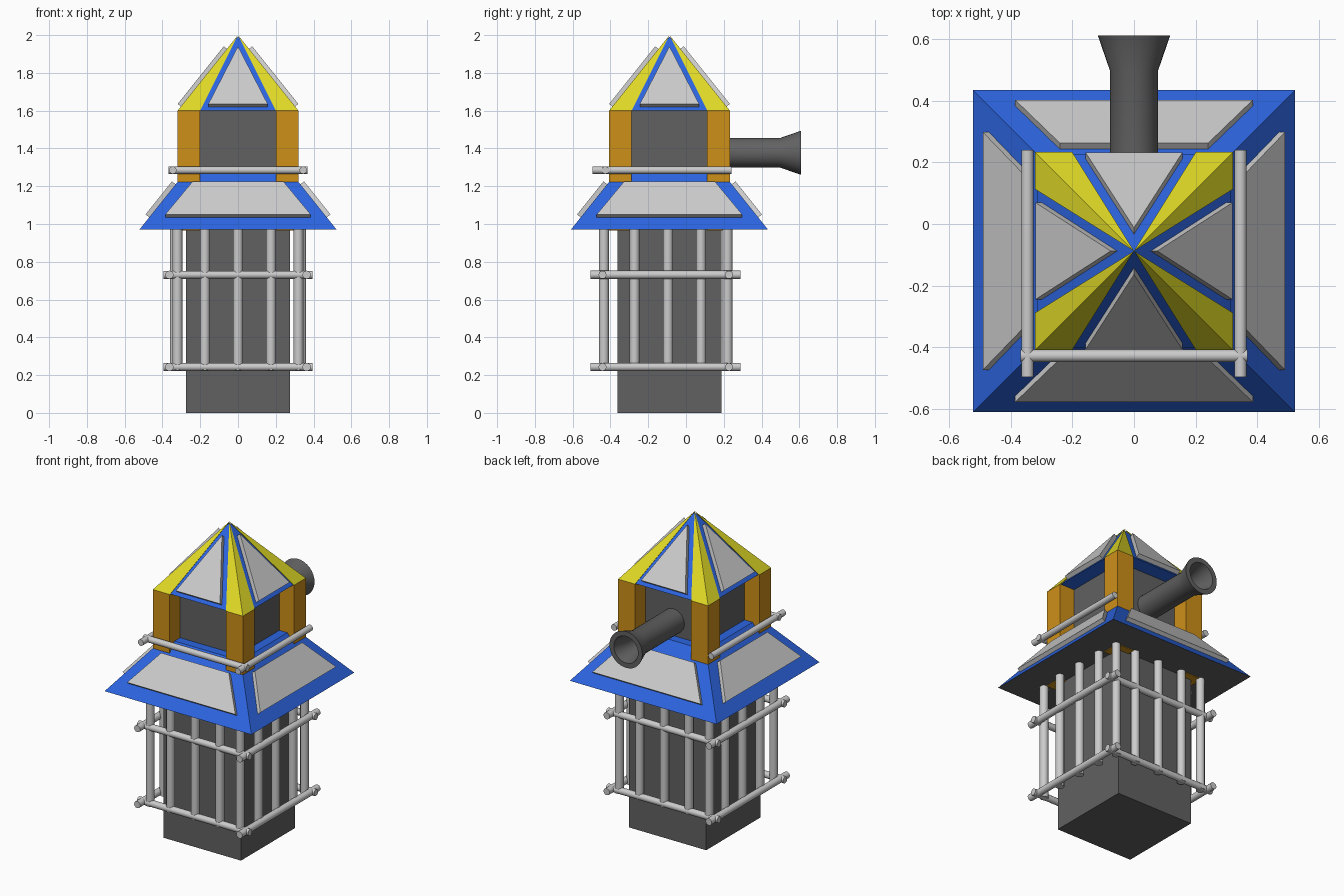
import bpy, bmesh, math
from mathutils import Vector, Matrix

if "Cube" in bpy.data.objects:
    bpy.data.objects.remove(bpy.data.objects["Cube"])

CY = -0.0875  # tower axis in y


def mat(name, rgb):
    m = bpy.data.materials.new(name)
    m.diffuse_color = (*rgb, 1)
    m.use_nodes = True
    m.node_tree.nodes["Principled BSDF"].inputs["Base Color"].default_value = m.diffuse_color
    return m


BLUE = mat("blue", (0.025, 0.13, 0.75))
ORANGE = mat("orange", (0.62, 0.28, 0.01))
YELLOW = mat("yellow", (0.75, 0.70, 0.02))
DARK = mat("dark_grey", (0.12, 0.12, 0.12))


def make(name, verts, faces, m=None):
    me = bpy.data.meshes.new(name)
    me.from_pydata([tuple(v) for v in verts], [], faces)
    bm = bmesh.new()
    bm.from_mesh(me)
    bmesh.ops.recalc_face_normals(bm, faces=bm.faces)
    bm.to_mesh(me)
    bm.free()
    ob = bpy.data.objects.new(name, me)
    bpy.context.collection.objects.link(ob)
    if m:
        me.materials.append(m)
    return ob


def prism(name, bottom, top, m=None):
    """Solid between two loops of equal length, or a loop and one apex."""
    n = len(bottom)
    faces = [tuple(range(n))]
    if len(top) == 1:
        faces += [(i, (i + 1) % n, n) for i in range(n)]
    else:
        faces += [(i, (i + 1) % n, n + (i + 1) % n, n + i) for i in range(n)]
        faces.append(tuple(range(n, 2 * n)))
    return make(name, list(bottom) + list(top), faces, m)


def square(h, z, cx=0, cy=0):
    return [(cx + a * h, CY + cy + b * h, z) for a, b in ((-1, -1), (1, -1), (1, 1), (-1, 1))]


def smooth(ob):
    bpy.ops.object.select_all(action='DESELECT')
    ob.select_set(True)
    bpy.context.view_layer.objects.active = ob
    bpy.ops.object.shade_smooth_by_angle(angle=math.radians(40))


def rod(name, a, b, r):
    a, b = Vector(a), Vector(b)
    q = (b - a).to_track_quat('Z', 'Y')
    ring = [q @ Vector((r * math.cos(t), r * math.sin(t), 0))
            for t in (math.tau * i / 12 for i in range(12))]
    smooth(prism(name, [a + p for p in ring], [b + p for p in ring]))


def slope_panel(name, pts, k, half, z0, turn, thick=0.025):
    """Plate on a roof slope: pts are (x, z) on the front slope, turned about the axis."""
    rot = Matrix.Translation((0, CY, 0)) @ Matrix.Rotation(turn, 4, 'Z')
    out = Vector((0, -1, k)).normalized() * thick
    base = [Vector((x, -(half - (z - z0) * k), z)) for x, z in pts]
    prism(name, [rot @ (p - out * 0.2) for p in base], [rot @ (p + out) for p in base])


# Core
prism("tower_shaft", square(0.275, 0), square(0.275, 1.0), DARK)
prism("upper_core", square(0.215, 1.2), square(0.215, 1.62), DARK)

# Lower skirt roof with grey underside, and upper pointed roof
skirt = prism("skirt_roof", square(0.522, 0.97), square(0.272, 1.2825), BLUE)
skirt.data.materials.append(DARK)
skirt.data.polygons[0].material_index = 1
prism("top_roof", square(0.314, 1.6), [(0, CY, 1.992)], BLUE)

# Corner posts and the yellow hips above them
for sx in (-1, 1):
    for sy in (-1, 1):
        c = (0.26 * sx, 0.26 * sy)
        prism("corner_post", square(0.06, 0.965, *c), square(0.06, 1.6, *c), ORANGE)
        prism("roof_hip", square(0.06, 1.6, *c), [(0, CY, 2.0)], YELLOW)

# Plates on both roofs
for i in range(4):
    t = i * math.pi / 2
    slope_panel("skirt_plate", [(-0.385, 1.035), (0.385, 1.035), (0.24, 1.21), (-0.24, 1.21)],
                0.8, 0.522, 0.97, t)
    slope_panel("roof_plate", [(-0.157, 1.62), (0.157, 1.62), (0, 1.925)], 0.8, 0.316, 1.6, t)

# Cage: upright bars round the shaft
FRONT, BACK = -0.434, 0.22
for y in (FRONT, BACK):
    for x in (-0.32, -0.175, 0, 0.175, 0.32):
        rod("cage_bar", (x, y, 0.225), (x, y, 1.0), 0.026)
for x in (-0.335, 0.335):
    for y in (-0.272, -0.095, 0.08):
        rod("cage_bar", (x, y, 0.225), (x, y, 1.0), 0.026)

# Cage rails at two heights
for z in (0.243, 0.731):
    for y in (FRONT - 0.008, BACK + 0.008):
        rod("cage_rail", (-0.395, y, z), (0.395, y, z), 0.021)
    for x in (-0.363, 0.363):
        rod("cage_rail", (x, -0.505, z), (x, 0.288, z), 0.022)

# Upper guard rail on three sides
rod("guard_rail", (-0.368, -0.427, 1.285), (0.368, -0.427, 1.285), 0.02)
for x in (-0.345, 0.345):
    rod("guard_rail", (x, -0.495, 1.285), (x, 0.24, 1.285), 0.02)

# Barrel with flared hollow muzzle, a profile spun around y
profile = [(0.0, 0.1), (0.078, 0.1), (0.078, 0.497), (0.117, 0.61),
           (0.086, 0.61), (0.055, 0.497), (0.055, 0.3), (0.0, 0.3)]
N = 32
verts = [(r * math.cos(math.tau * i / N), y, 1.377 + r * math.sin(math.tau * i / N))
         for i in range(N) for r, y in profile]
P = len(profile)
faces = [(i * P + j, i * P + j + 1, (i + 1) % N * P + j + 1, (i + 1) % N * P + j)
         for i in range(N) for j in range(P - 1)]
barrel = make("barrel", verts, faces, DARK)
bm = bmesh.new()
bm.from_mesh(barrel.data)
bmesh.ops.remove_doubles(bm, verts=bm.verts, dist=1e-5)
bmesh.ops.recalc_face_normals(bm, faces=bm.faces)
bm.to_mesh(barrel.data)
bm.free()
smooth(barrel)
